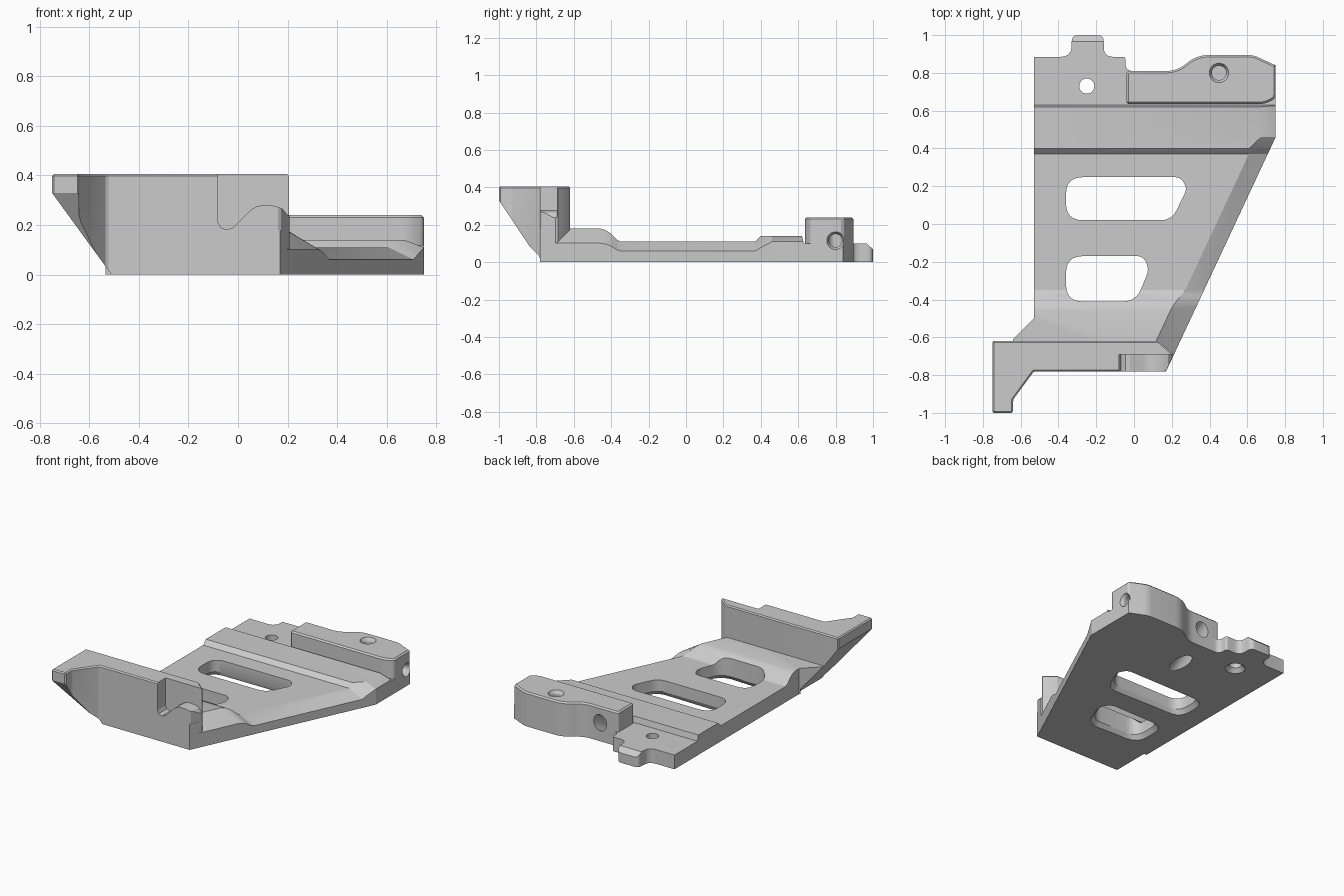
import bpy, bmesh
from mathutils import Vector

cube = bpy.data.objects.get("Cube")
if cube:
    bpy.data.objects.remove(cube, do_unlink=True)

metal = bpy.data.materials.new("grey_metal")
metal.use_nodes = True
grey = (0.6, 0.6, 0.6, 1)
metal.diffuse_color = grey
metal.node_tree.nodes["Principled BSDF"].inputs["Base Color"].default_value = grey
cutters = []


def finish(name, bm, cutter):
    bmesh.ops.recalc_face_normals(bm, faces=bm.faces)
    if bm.calc_volume(signed=True) < 0:
        bmesh.ops.reverse_faces(bm, faces=bm.faces)
    mesh = bpy.data.meshes.new(name)
    bm.to_mesh(mesh)
    bm.free()
    mesh.materials.append(metal)
    obj = bpy.data.objects.new(name, mesh)
    bpy.context.collection.objects.link(obj)
    if cutter:
        obj.hide_render = True
        cutters.append(obj)
    return obj


def loft(name, rings, cutter=True):
    """Closed solid through matching rings of points."""
    bm = bmesh.new()
    loops = [[bm.verts.new(p) for p in ring] for ring in rings]
    n = len(loops[0])
    for a, b in zip(loops, loops[1:]):
        for i in range(n):
            j = (i + 1) % n
            bm.faces.new((a[i], a[j], b[j], b[i]))
    bm.faces.new(loops[0])
    bm.faces.new(loops[-1])
    return finish(name, bm, cutter)


def prism(name, pts, lo, hi, axis="z", cutter=True, flare=0):
    """Extrude an outline along an axis; flare widens its low end."""
    place = {"x": lambda a, b, t: (t, a, b),
             "y": lambda a, b, t: (a, t, b),
             "z": lambda a, b, t: (a, b, t)}[axis]
    mid = sum((Vector(p) for p in pts), Vector((0, 0))) / len(pts)
    low = []
    for p in pts:
        d = Vector(p) - mid
        low.append(Vector(p) + d.normalized() * flare)
    return loft(name, [[place(*p, lo) for p in low], [place(*p, hi) for p in pts]], cutter)


def rounded(corners, steps=6):
    """Outline with each (x, y, radius) corner eased."""
    out = []
    for i, (x, y, r) in enumerate(corners):
        c = Vector((x, y))
        if not r:
            out.append(c)
            continue
        prev = Vector(corners[i - 1][:2])
        nxt = Vector(corners[(i + 1) % len(corners)][:2])
        a = c + (prev - c).normalized() * r
        b = c + (nxt - c).normalized() * r
        for k in range(steps + 1):
            t = k / steps
            out.append(a * (1 - t) ** 2 + c * 2 * t * (1 - t) + b * t * t)
    return out


def bore(name, p, q, r1, r2):
    p, q = Vector(p), Vector(q)
    d = q - p
    mat = d.to_track_quat("Z", "Y").to_matrix().to_4x4()
    mat.translation = (p + q) / 2
    bm = bmesh.new()
    bmesh.ops.create_cone(bm, cap_ends=True, segments=32, radius1=r1, radius2=r2,
                          depth=d.length, matrix=mat)
    return finish(name, bm, True)


def baked(obj):
    """Mesh of the object with its modifiers, and its volume."""
    bpy.context.view_layer.update()
    graph = bpy.context.evaluated_depsgraph_get()
    mesh = bpy.data.meshes.new_from_object(obj.evaluated_get(graph))
    bm = bmesh.new()
    bm.from_mesh(mesh)
    volume = bm.calc_volume()
    bm.free()
    return mesh, volume


def bevel(obj, width):
    mod = obj.modifiers.new("edge_break", "BEVEL")
    mod.width = width
    mod.segments = 1
    mod.limit_method = "ANGLE"
    mod.angle_limit = 0.6
    mesh = baked(obj)[0]
    obj.modifiers.clear()
    obj.data = mesh


def cut(obj, tools):
    """Subtract each tool, keeping the first solver whose result is sound."""
    for tool in tools:
        before = baked(obj)[1]
        for solver in ("MANIFOLD", "EXACT"):
            mod = obj.modifiers.new(tool.name, "BOOLEAN")
            mod.operation = "DIFFERENCE"
            mod.solver = solver
            mod.object = tool
            mesh, after = baked(obj)
            obj.modifiers.clear()
            if before * 0.3 < after < before - 1e-8:
                obj.data = mesh
                break


# Base plate: outline cut down to the stepped long profile
rear = [(0.63, 0.895, 0.03), (0.33, 0.895, 0.07), (0.23, 0.81, 0.06)]
plate = prism("base_plate", rounded([
    (-0.53, -0.78, 0), (0.17, -0.78, 0), (0.75, 0.46, 0), (0.75, 0.84, 0)] + rear + [
    (-0.045, 0.81, 0.04), (-0.045, 0.885, 0.015), (-0.16, 0.885, 0.05),
    (-0.16, 1.0, 0.035), (-0.33, 1.0, 0.035), (-0.33, 0.885, 0.06),
    (-0.53, 0.885, 0), (-0.53, -0.5, 0), (-0.64, -0.61, 0), (-0.64, -0.7, 0)]),
    0, 0.2, cutter=False)
ramp = [(-0.46, 0.18), (-0.43, 0.172), (-0.4, 0.152), (-0.37, 0.12), (-0.35, 0.11),
        (0.37, 0.11), (0.4, 0.14)]
profile = prism("plate_profile", [(-1.1, 0.18)] + ramp + [
    (0.62, 0.14), (0.63, 0.1), (0.965, 0.1), (1.01, 0.06), (1.1, 0.06),
    (1.1, 0.4), (-1.1, 0.4)], -0.9, 0.9, "x")

# Sloping shoulder along the slanted side
rings = []
for y, h in [(-0.72, 0.18)] + ramp + [(0.46, 0.14), (0.625, 0.14)]:
    edge = min(0.17 + 0.468 * (y + 0.78), 0.75)
    drop = 0.03 if y > 0.45 else 0.05 + 0.4 * max(0, h - 0.11)
    wide = 0.05 + drop
    rings.append([(edge - wide, y, h), (edge, y, h - drop), (edge + 0.2, y, h - drop),
                  (edge + 0.2, y, h + 0.1), (edge - wide, y, h + 0.1)])
shoulder = loft("shoulder_cut", rings)

# Two windows, flared underneath
windows = []
for corners in (
        [(-0.36, 0.02, 0.09), (0.2, 0.02, 0.06), (0.282, 0.19, 0.03),
         (0.245, 0.248, 0.03), (-0.36, 0.248, 0.09)],
        [(-0.36, -0.41, 0.09), (0.01, -0.41, 0.07), (0.08, -0.24, 0.035),
         (0.05, -0.17, 0.035), (-0.36, -0.17, 0.09)]):
    pts = rounded(corners)
    windows.append(prism("window_cut", pts, -0.1, 0.4))
    windows.append(prism("window_flare", pts, -0.01, 0.03, flare=0.035))

# Slanted undersides of the front wing
slant_side = prism("slant_side", [(-0.437, -0.1), (-0.823, 0.43), (-1, 0.43), (-1, -0.1)],
                   -1.2, -0.505, "y")
slant_front = prism("slant_front", [(-0.713, -0.1), (-1.067, 0.43), (-1.2, 0.43), (-1.2, -0.1)],
                    -1, -0.3, "x")

# Bolt holes
tab_holes = [bore("tab_hole", (-0.25, 0.73, -0.1), (-0.25, 0.73, 0.3), 0.04, 0.04),
             bore("tab_sink", (-0.25, 0.73, -0.01), (-0.25, 0.73, 0.03), 0.075, 0.038)]
side_holes = [bore("angled_bore", (0.058, 0.456, -0.052), (0.112, 0.911, 0.182), 0.05, 0.05),
              bore("cross_hole", (0.45, 0.8, 0.115), (0.85, 0.8, 0.115), 0.035, 0.035),
              bore("cross_sink", (0.725, 0.8, 0.115), (0.77, 0.8, 0.115), 0.034, 0.058),
              bore("down_hole", (0.45, 0.8, 0.07), (0.45, 0.8, 0.3), 0.038, 0.038)]
down_sink = bore("down_sink", (0.45, 0.8, 0.215), (0.45, 0.8, 0.255), 0.037, 0.06)
cut(plate, [profile, shoulder] + windows + [slant_side] + tab_holes + side_holes)

# Rear clamp block
block = prism("rear_block", rounded([
    (-0.04, 0.635, 0), (0.69, 0.635, 0.03), (0.75, 0.665, 0.02), (0.75, 0.84, 0)]
    + rear + [(-0.04, 0.81, 0.02)]), 0.03, 0.24, cutter=False)
bevel(block, 0.01)
cut(block, side_holes + [down_sink])

# Front wall with its forward wing
wall = prism("front_wall", [
    (-0.75, -1), (-0.64, -1), (-0.64, -0.93), (-0.53, -0.78), (0.17, -0.78),
    (0.21, -0.69), (0.13, -0.62), (-0.75, -0.62)], 0, 0.405, cutter=False)
bevel(wall, 0.008)
notch = prism("notch_cut", [
    (-0.08, 0.5), (-0.08, 0.21), (-0.07, 0.19), (-0.045, 0.181), (-0.02, 0.19),
    (0.05, 0.26), (0.075, 0.275), (0.1, 0.28), (0.15, 0.277), (0.18, 0.265),
    (0.2, 0.24), (0.3, 0.24), (0.3, 0.5)], -0.9, -0.69, "y")
cut(wall, [slant_side, slant_front, notch])

# Drop the cutters and shade the parts
for tool in cutters:
    bpy.data.objects.remove(tool, do_unlink=True)
bpy.ops.object.select_all(action="DESELECT")
for part in (plate, block, wall):
    part.select_set(True)
bpy.context.view_layer.objects.active = plate
bpy.ops.object.shade_smooth_by_angle(angle=0.4)
